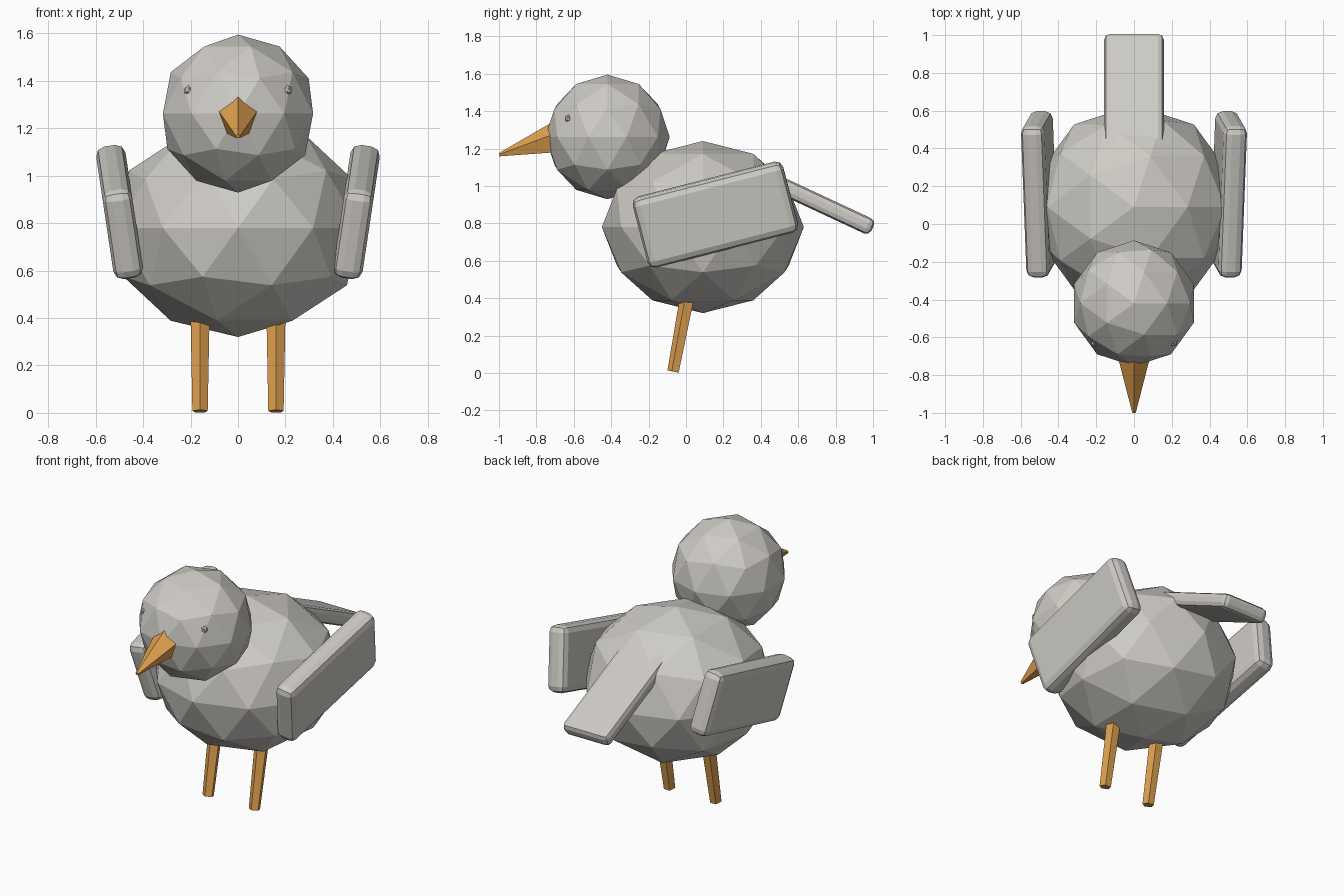
import bpy, bmesh, math
from mathutils import Matrix, Vector

if "Cube" in bpy.data.objects:
    bpy.data.objects.remove(bpy.data.objects["Cube"])


def material(name, rgb):
    m = bpy.data.materials.new(name)
    m.diffuse_color = (*rgb, 1)
    m.use_nodes = True
    m.node_tree.nodes["Principled BSDF"].inputs["Base Color"].default_value = m.diffuse_color
    return m


GREY = material("pale_grey", (0.62, 0.60, 0.56))
ORANGE = material("orange", (0.75, 0.36, 0.08))


def finish(name, bm, mat):
    me = bpy.data.meshes.new(name)
    bm.to_mesh(me)
    bm.free()
    me.materials.append(mat)
    ob = bpy.data.objects.new(name, me)
    bpy.context.collection.objects.link(ob)
    return ob


def ball(name, loc, radii, mat, sub=2):
    bm = bmesh.new()
    bmesh.ops.create_icosphere(bm, subdivisions=sub, radius=1,
                               matrix=Matrix.LocRotScale(Vector(loc), None, Vector(radii)))
    return finish(name, bm, mat)


def spike(name, start, end, r1, r2, mat):
    """Five-sided tapered rod, lying in a plane of constant x."""
    a, b = Vector(start), Vector(end)
    d = (b - a).normalized()
    x = Vector((1, 0, 0))
    rot = Matrix((x, d.cross(x), d)).transposed().to_4x4()
    bm = bmesh.new()
    bmesh.ops.create_cone(bm, cap_ends=True, segments=5, radius1=r1, radius2=r2,
                          depth=(b - a).length,
                          matrix=Matrix.Translation((a + b) / 2) @ rot)
    return finish(name, bm, mat)


def slab(name, loc, size, pitch, roll, bevel, mat):
    """Box with rounded edges."""
    bm = bmesh.new()
    bmesh.ops.create_cube(bm, size=1, matrix=Matrix.Diagonal((*size, 1)))
    bmesh.ops.bevel(bm, geom=bm.edges[:], offset=bevel, segments=2,
                    profile=0.5, affect='EDGES', clamp_overlap=True)
    ob = finish(name, bm, mat)
    ob.location = loc
    ob.rotation_euler = (math.radians(pitch), math.radians(roll), 0)
    return ob


# Body and head
ball("body", (0, 0.09, 0.78), (0.54, 0.54, 0.46), GREY)
ball("head", (0, -0.42, 1.262), (0.333, 0.333, 0.333), GREY)

# Beak
spike("beak", (0, -0.68, 1.256), (0, -0.998, 1.166), 0.094, 0.01, ORANGE)

# Tail
slab("tail", (0, 0.685, 0.92), (0.315, 0.69, 0.09), -25, 0, 0.03, GREY)

# Paired parts
for side, s in (("left", -1), ("right", 1)):
    slab(side + "_wing", (s * 0.5, 0.157, 0.847), (0.125, 0.83, 0.39),
         14.5, s * 8.5, 0.04, GREY)
    spike(side + "_leg", (s * 0.16, 0.018, 0.45), (s * 0.16, -0.066, 0.007),
          0.043, 0.034, ORANGE)
    ball(side + "_eye", (s * 0.21, -0.63, 1.36), (0.02, 0.02, 0.022), GREY, 1)
